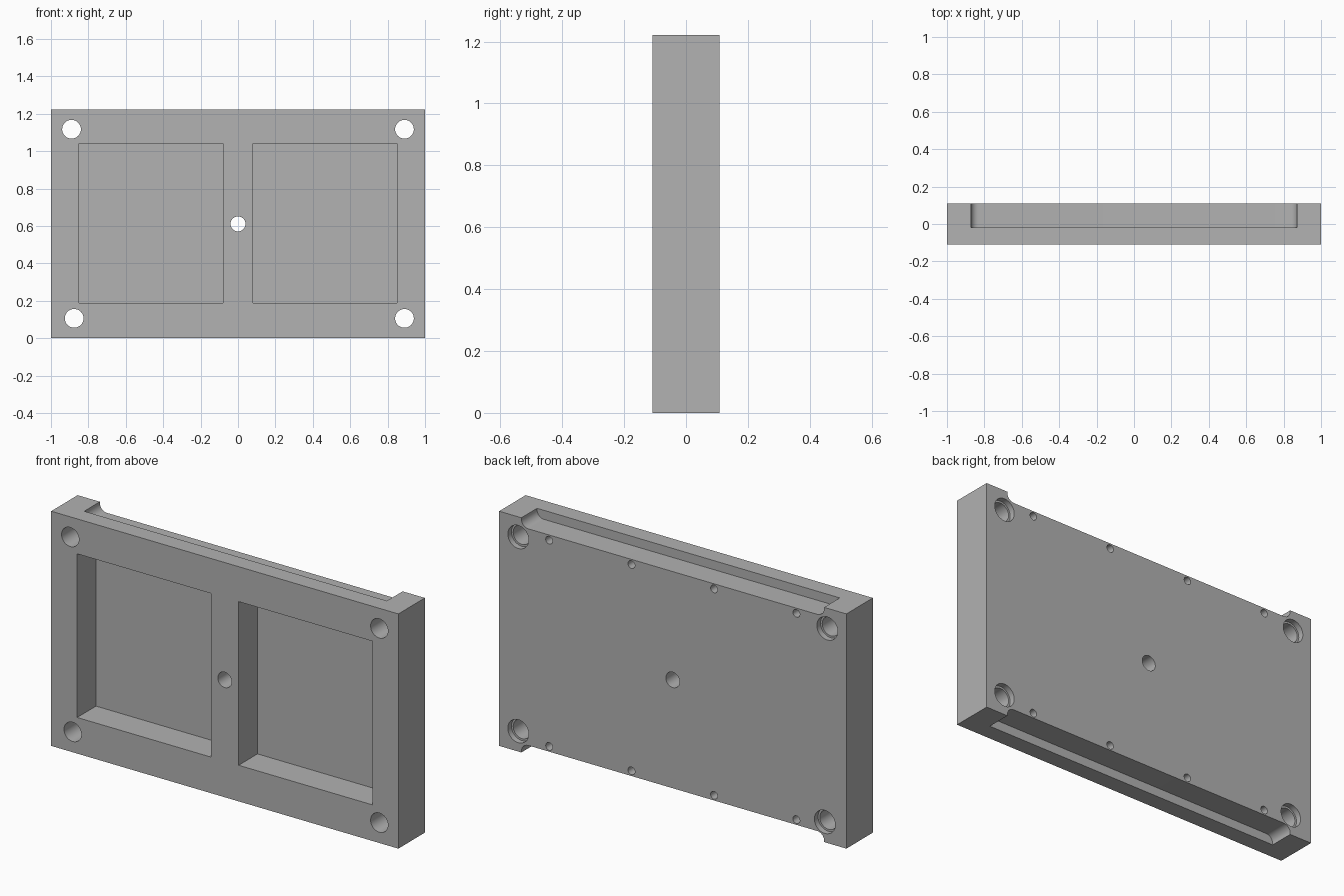
import bpy, bmesh, math

if "Cube" in bpy.data.objects:
    bpy.data.objects.remove(bpy.data.objects["Cube"])

W, T, H = 1.0, 0.109, 1.222   # half width, half thickness, height

grey = bpy.data.materials.new("machined_grey")
grey.diffuse_color = (0.445, 0.445, 0.445, 1)
grey.use_nodes = True
grey.node_tree.nodes["Principled BSDF"].inputs["Base Color"].default_value = grey.diffuse_color


def prism(name, outline, y0, y1):
    """Extrude an x-z outline from y0 to y1."""
    bm = bmesh.new()
    face = bm.faces.new([bm.verts.new((x, y0, z)) for x, z in outline])
    ext = bmesh.ops.extrude_face_region(bm, geom=[face])
    verts = [v for v in ext["geom"] if isinstance(v, bmesh.types.BMVert)]
    bmesh.ops.translate(bm, verts=verts, vec=(0, y1 - y0, 0))
    bmesh.ops.recalc_face_normals(bm, faces=bm.faces)
    mesh = bpy.data.meshes.new(name)
    bm.to_mesh(mesh)
    bm.free()
    mesh.materials.append(grey)
    obj = bpy.data.objects.new(name, mesh)
    bpy.context.collection.objects.link(obj)
    return obj


def rect(x0, x1, z0, z1):
    return [(x0, z0), (x1, z0), (x1, z1), (x0, z1)]


def circle(x, z, r, n=48):
    return [(x + r * math.cos(2 * math.pi * i / n),
             z + r * math.sin(2 * math.pi * i / n)) for i in range(n)]


plate = prism("mounting_plate", rect(-W, W, 0, H), -T, T)
bpy.context.view_layer.objects.active = plate


def cut(outline, y0, y1):
    cutter = prism("cutter", outline, y0, y1)
    cutter.hide_render = True
    mod = plate.modifiers.new("cut", 'BOOLEAN')
    mod.operation, mod.solver, mod.object = 'DIFFERENCE', 'EXACT', cutter
    bpy.ops.object.modifier_apply(modifier=mod.name)
    bpy.data.objects.remove(cutter)


# Two rectangular pockets in the front
for x0, x1 in ((-0.85, -0.08), (0.08, 0.85)):
    cut(rect(x0, x1, 0.188, 1.04), -T - 0.1, 0.046)

# Long notches with rounded ends along the rear top and bottom edges
half, depth, r, steps = 0.872, 0.047, 0.04, 8
arc = [(half - r + r * math.cos(a), H - depth + r - r * math.sin(a))
       for a in (math.pi / 2 * i / steps for i in range(steps + 1))]
notch = ([(half, H + 0.1)] + arc
         + [(-x, z) for x, z in reversed(arc)] + [(-half, H + 0.1)])
cut(notch, -0.02, T + 0.1)
cut([(x, H - z) for x, z in notch], -0.02, T + 0.1)

# Corner bolt holes, counterbored from the rear
for x, z in ((-0.89, 1.117), (0.89, 1.117), (-0.876, 0.106), (0.89, 0.106)):
    cut(circle(x, z, 0.05), -T - 0.1, T + 0.1)
    cut(circle(x, z, 0.06), T - 0.03, T + 0.1)

# Central through hole
cut(circle(0, H / 2, 0.04), -T - 0.1, T + 0.1)

# Small blind holes along the rear edges
for x in (-0.712, -0.238, 0.238, 0.712):
    for z in (0.074, H - 0.074):
        cut(circle(x, z, 0.02, 24), T - 0.1, T + 0.1)

plate.select_set(True)
bpy.ops.object.shade_smooth_by_angle(angle=math.radians(30))
